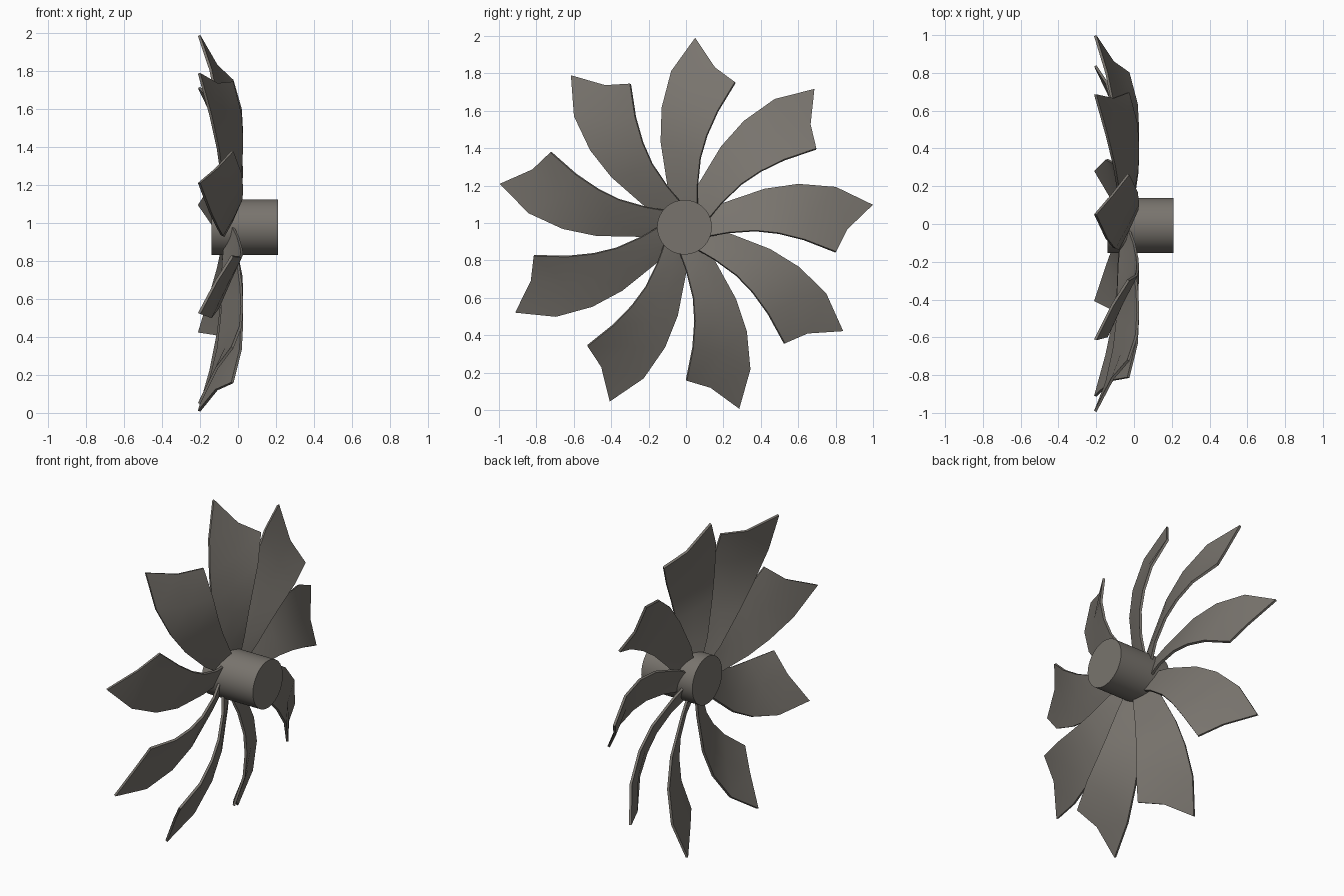
import bpy, bmesh, math
from mathutils import Vector, Matrix

if "Cube" in bpy.data.objects:
    bpy.data.objects.remove(bpy.data.objects["Cube"])

CENTRE = Vector((0, -0.008, 0.978))

metal = bpy.data.materials.new("warm grey metal")
metal.diffuse_color = (0.19, 0.175, 0.155, 1)
metal.use_nodes = True
metal.node_tree.nodes["Principled BSDF"].inputs["Base Color"].default_value = metal.diffuse_color


def finish(ob):
    ob.data.materials.append(metal)
    bpy.context.view_layer.objects.active = ob
    ob.select_set(True)
    bpy.ops.object.shade_smooth_by_angle(angle=math.radians(35))
    ob.select_set(False)


# Hub: short cylinder along x
bpy.ops.mesh.primitive_cylinder_add(vertices=64, radius=0.146, depth=0.35,
                                    location=CENTRE + Vector((0.035, 0, 0)),
                                    rotation=(0, math.pi / 2, 0))
hub = bpy.context.object
hub.name = "hub"
finish(hub)

# Blade edges from root to tip, (x, y, z) relative to the hub centre
leading = [(-0.07, -0.055, 0.12), (-0.078, -0.088, 0.22), (-0.085, -0.125, 0.456),
           (-0.105, -0.12, 0.638), (-0.145, -0.07, 0.832), (-0.205, 0.058, 1.010)]
trailing = [(-0.025, 0.07, 0.12), (0.0, 0.070, 0.225), (0.017, 0.085, 0.37),
            (0.021, 0.120, 0.49), (0.014, 0.178, 0.62), (-0.03, 0.271, 0.773)]


def make_blade(index):
    bm = bmesh.new()
    rows = []
    for i, (a, b) in enumerate(zip(leading, trailing)):
        a, b = Vector(a), Vector(b)
        mid = (a + b) / 2 + Vector((0.004, 0, -0.008 * i))   # slight camber
        rows.append([bm.verts.new(p) for p in (a, mid, b)])
    for r0, r1 in zip(rows, rows[1:]):
        for j in range(2):
            bm.faces.new((r0[j], r0[j + 1], r1[j + 1], r1[j]))
    bmesh.ops.recalc_face_normals(bm, faces=bm.faces)
    me = bpy.data.meshes.new("blade")
    bm.to_mesh(me)
    bm.free()
    ob = bpy.data.objects.new(f"blade_{index + 1}", me)
    bpy.context.collection.objects.link(ob)
    ob.matrix_world = (Matrix.Translation(CENTRE)
                       @ Matrix.Rotation(math.radians(40 * index), 4, 'X'))
    mod = ob.modifiers.new("thickness", 'SOLIDIFY')
    mod.thickness = 0.014
    mod.offset = 0
    bpy.context.view_layer.objects.active = ob
    ob.select_set(True)
    bpy.ops.object.modifier_apply(modifier=mod.name)
    finish(ob)


# Nine blades around the hub
bpy.ops.object.select_all(action='DESELECT')
for k in range(9):
    make_blade(k)
